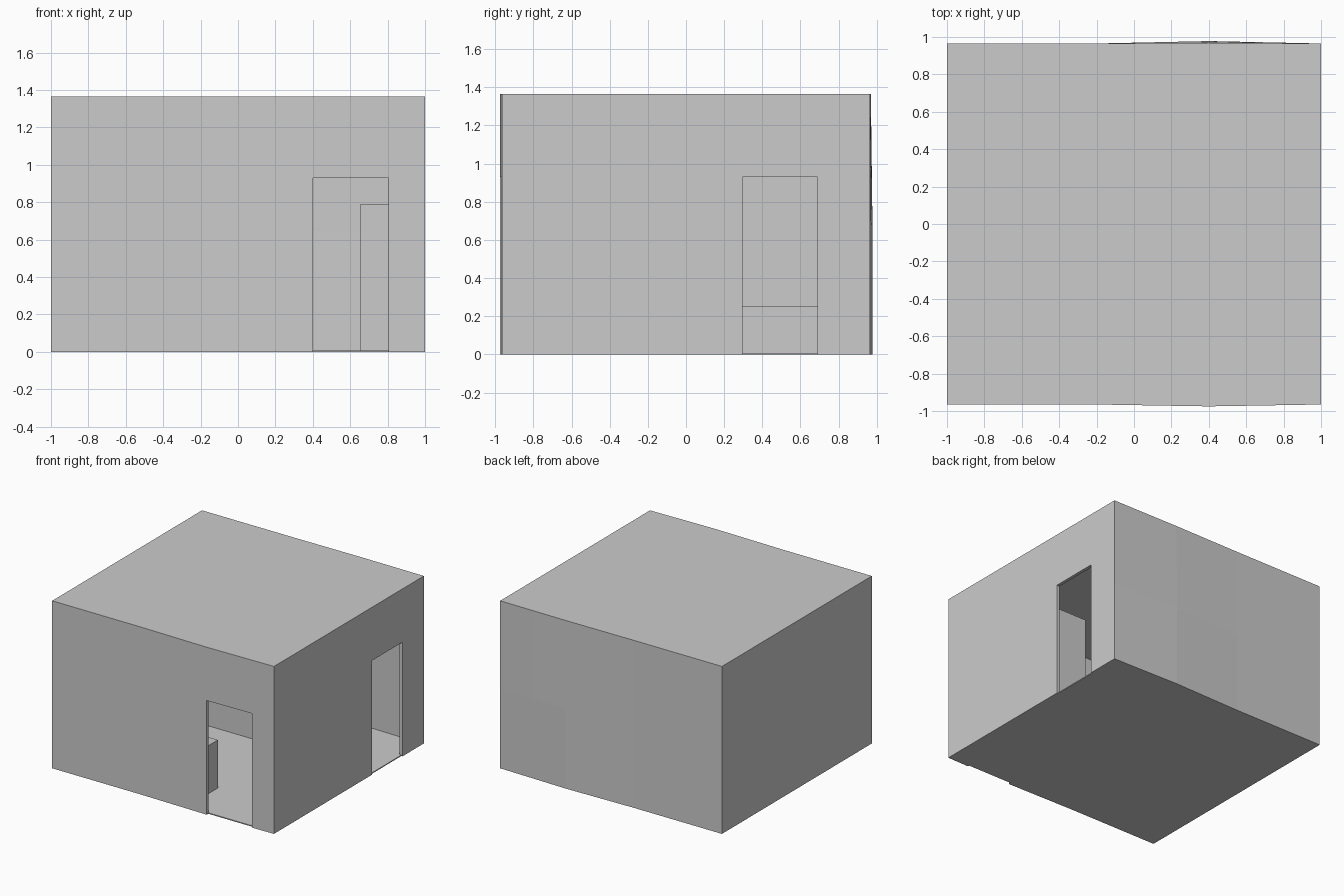
import bpy, bmesh
from mathutils import Vector

if "Cube" in bpy.data.objects:
    bpy.data.objects.remove(bpy.data.objects["Cube"])

W, D, H = 1.0, 0.965, 1.365      # half width, half depth, height
T, FLOOR = 0.025, 0.008          # wall thickness, floor thickness


def warp(co):
    """Slight outward bow of the front and back walls, strongest at x = 0.4."""
    if abs(co.y) < 0.9:
        return
    f = max(0.0, 1 - abs(co.x - 0.4) / 0.6)
    if co.y < 0:
        co.y -= 0.010 * f
    else:
        co.y += f * (0.013 - 0.009 * max(0.0, co.z - 0.65) / (H - 0.65))


def panel(name, outline, to3d, depth_vec):
    """Extrude a flat outline into a slab, cut it for the bow and warp it."""
    bm = bmesh.new()
    face = bm.faces.new([bm.verts.new(to3d(*p)) for p in outline])
    ext = bmesh.ops.extrude_face_region(bm, geom=[face], use_keep_orig=True)
    verts = [g for g in ext["geom"] if isinstance(g, bmesh.types.BMVert)]
    bmesh.ops.translate(bm, verts=verts, vec=depth_vec)
    cuts = [((x, 0, 0), (1, 0, 0)) for x in (-0.2, 0.1, 0.4, 0.7)]
    if name == "back_wall":
        cuts.append(((0, 0, 0.65), (0, 0, 1)))
    for co, no in cuts:
        bmesh.ops.bisect_plane(bm, geom=bm.verts[:] + bm.edges[:] + bm.faces[:],
                               plane_co=co, plane_no=no, dist=1e-5)
    for v in bm.verts:
        warp(v.co)
    bmesh.ops.recalc_face_normals(bm, faces=bm.faces[:])
    finish(name, bm)


def block(name, x0, x1, y0, y1, z0, z1):
    """Axis-aligned box given by its limits."""
    bm = bmesh.new()
    bmesh.ops.create_cube(bm, size=1)
    for v in bm.verts:
        v.co = Vector((x1 if v.co.x > 0 else x0,
                       y1 if v.co.y > 0 else y0,
                       z1 if v.co.z > 0 else z0))
    finish(name, bm)


def finish(name, bm):
    mesh = bpy.data.meshes.new(name)
    bm.to_mesh(mesh)
    bm.free()
    bpy.context.collection.objects.link(bpy.data.objects.new(name, mesh))


def door_outline(a, b, d0, d1, top):
    """Wall rectangle a..b with a doorway d0..d1 notched from the bottom."""
    return [(a, 0), (d0, 0), (d0, top), (d1, top), (d1, 0), (b, 0),
            (b, H - T), (a, H - T)]


# Front and back walls
panel("front_wall", door_outline(-W, W, 0.4, 0.805, 0.93),
      lambda u, z: (u, -D, z), (0, T, 0))
panel("back_wall", [(-W, 0), (W, 0), (W, H - T), (-W, H - T)],
      lambda u, z: (u, D, z), (0, -T, 0))

# Side walls, fitted between front and back
E = D - T
panel("right_wall", door_outline(-D, D, 0.295, 0.69, 0.93),
      lambda u, z: (W, u, z), (-T, 0, 0))
panel("left_wall", [(-D, 0), (D, 0), (D, H - T), (-D, H - T)],
      lambda u, z: (-W, u, z), (T, 0, 0))

# Roof slab and floor
panel("roof", [(-W, -D), (W, -D), (W, D), (-W, D)],
      lambda x, y: (x, y, H - T), (0, 0, T))
block("floor", -W + 0.01, W - 0.01, -D + 0.01, D - 0.01, 0, FLOOR)

# Furniture blocks standing on the floor
block("bed", -W + T, 0.0, 0.29, E, FLOOR, 0.25)
block("counter", -0.45, 0.21, -E, -0.56, FLOOR, 0.40)
block("wardrobe", 0.655, W - T, -0.35, 0.22, FLOOR, 0.79)
